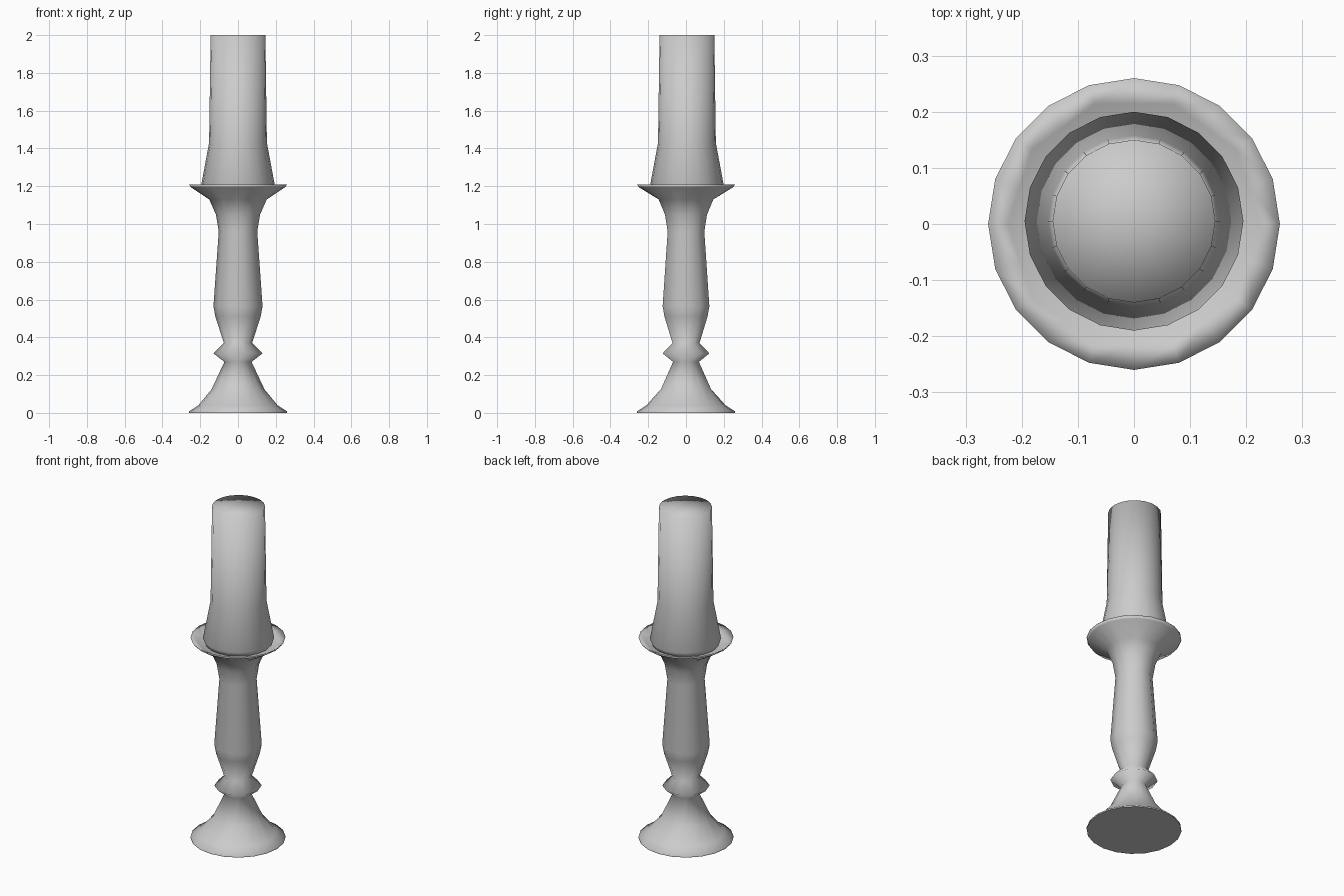
import bpy, bmesh, math

if "Cube" in bpy.data.objects:
    bpy.data.objects.remove(bpy.data.objects["Cube"])

SIDES = 20


def lathe(name, profile, offset_y=0.0, flat_bottom=False):
    """Loft rings of (radius, z, sides); 10-sided rings get points on edge midpoints."""
    bm = bmesh.new()
    rings = []
    for r, z, sides in profile:
        ring = []
        for i in range(SIDES):
            a = 2 * math.pi * i / SIDES
            rr = r * math.cos(math.pi / 10) if sides == 10 and i % 2 else r
            ring.append(bm.verts.new((rr * math.cos(a), rr * math.sin(a) + offset_y, z)))
        rings.append(ring)
    for low, high in zip(rings, rings[1:]):
        for i in range(SIDES):
            j = (i + 1) % SIDES
            bm.faces.new((low[i], low[j], high[j], high[i]))
    # fan caps, so smooth shading rounds them off
    for ring in (rings[0], rings[-1]):
        c = bm.verts.new((0, offset_y, ring[0].co.z))
        for i in range(SIDES):
            bm.faces.new((ring[i], ring[(i + 1) % SIDES], c))
    bmesh.ops.recalc_face_normals(bm, faces=bm.faces)
    for f in bm.faces:
        f.smooth = True
    if flat_bottom:
        for f in bm.faces:
            if all(v.co.z < 1e-5 for v in f.verts):
                f.smooth = False
                for e in f.edges:
                    e.smooth = False
    me = bpy.data.meshes.new(name)
    bm.to_mesh(me)
    bm.free()
    ob = bpy.data.objects.new(name, me)
    bpy.context.collection.objects.link(ob)
    return ob


# Holder: flared foot, knob, tapering ten-sided stem, twenty-sided drip dish
lathe("candle_holder", [
    (0.26, 0.0, 20), (0.26, 0.008, 20), (0.21, 0.04, 20), (0.14, 0.125, 10),
    (0.072, 0.27, 10), (0.13, 0.315, 10), (0.075, 0.37, 10),
    (0.12, 0.51, 10), (0.13, 0.565, 10), (0.102, 0.96, 10),
    (0.117, 1.05, 10), (0.152, 1.13, 10), (0.25, 1.195, 20),
    (0.26, 1.21, 20), (0.225, 1.187, 10), (0.12, 1.165, 20),
], flat_bottom=True)

# Candle: flared at the bottom where it sits in the dish
lathe("candle", [
    (0.18, 1.17, 20), (0.195, 1.205, 20), (0.153, 1.43, 20), (0.145, 2.0, 20),
], offset_y=0.005)
